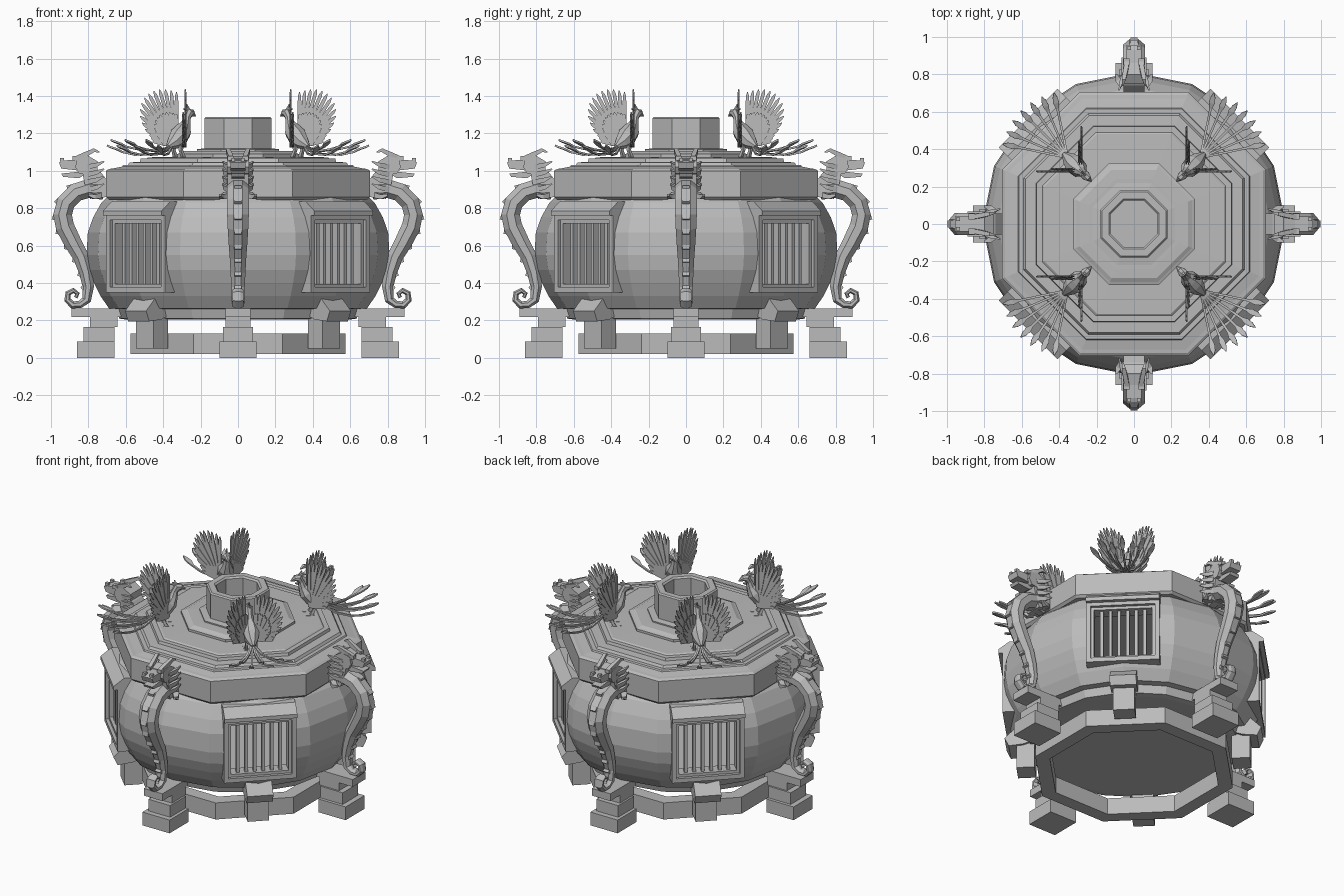
import bpy, bmesh, math
from mathutils import Vector

cube = bpy.data.objects.get("Cube")
if cube:
    bpy.data.objects.remove(cube, do_unlink=True)

GREY = (0.5, 0.5, 0.5, 1)
metal = bpy.data.materials.new("grey_metal")
metal.use_nodes = True
metal.diffuse_color = GREY
metal.node_tree.nodes["Principled BSDF"].inputs["Base Color"].default_value = GREY


def make(name, bm, angles=(0,)):
    """Turn a bmesh into one object per angle, all sharing one mesh."""
    bmesh.ops.recalc_face_normals(bm, faces=bm.faces)
    mesh = bpy.data.meshes.new(name)
    bm.to_mesh(mesh)
    bm.free()
    mesh.materials.append(metal)
    for i, a in enumerate(angles):
        ob = bpy.data.objects.new(name if len(angles) == 1 else f"{name}_{i + 1}", mesh)
        ob.rotation_euler.z = math.radians(a)
        bpy.context.collection.objects.link(ob)
    return ob


def rings(bm, loops, caps=True, closed=False):
    """Bridge equal loops of points into a skin."""
    vs = [[bm.verts.new(p) for p in lp] for lp in loops]
    n = len(vs[0])
    pairs = list(zip(vs, vs[1:])) + ([(vs[-1], vs[0])] if closed else [])
    for a, b in pairs:
        for i in range(n):
            j = (i + 1) % n
            bm.faces.new((a[i], a[j], b[j], b[i]))
    if caps and not closed:
        bm.faces.new(vs[0])
        bm.faces.new(vs[-1])


def lathe(name, sides, profile, flat_front=False, closed=False):
    """Revolve (radius, z) points; flat_front measures radius to the flat sides."""
    bm = bmesh.new()
    step = math.tau / sides
    off, k = (step / 2, 1 / math.cos(step / 2)) if flat_front else (0, 1)
    rings(bm, [[(r * k * math.cos(i * step + off), r * k * math.sin(i * step + off), z)
                for i in range(sides)] for r, z in profile], closed=closed)
    return make(name, bm)


def prism(bm, pts, y0, y1):
    """Extrude an (outward, z) outline across the sideways direction."""
    rings(bm, [[(r, y, z) for r, z in pts] for y in (y0, y1)])


def block(bm, r0, r1, y0, y1, z0, z1):
    prism(bm, [(r0, z0), (r1, z0), (r1, z1), (r0, z1)], y0, y1)


def sweep(bm, pts, sizes, side, n=4):
    """Sweep a section of (half depth, half width) along a path."""
    pts, side, loops = [Vector(p) for p in pts], Vector(side).normalized(), []
    for i, p in enumerate(pts):
        t = (pts[min(i + 1, len(pts) - 1)] - pts[max(i - 1, 0)]).normalized()
        nor = t.cross(side).normalized()
        d, w = sizes[i]
        f = 1 / math.cos(math.pi / n)
        angs = [math.tau * (j + 0.5) / n for j in range(n)]
        loops.append([p + nor * d * f * math.cos(a) + side * w * f * math.sin(a) for a in angs])
    rings(bm, loops)


AXES = (0, 90, 180, 270)
DIAGONALS = (45, 135, 225, 315)

# Hollow bulging bowl with four window openings
outer = [(.60, .205), (.635, .21), (.65, .26), (.69, .265), (.735, .33), (.77, .40), (.797, .47),
         (.81, .55), (.803, .67), (.775, .75), (.73, .83), (.70, .86)]
inner = [(.66, .86), (.735, .75), (.763, .67), (.77, .55), (.757, .47), (.73, .40), (.65, .27), (.60, .245)]
bowl = lathe("bowl", 16, outer + inner)
for a in DIAGONALS:
    bm = bmesh.new()
    block(bm, .5, 1, -.2, .2, .365, .76)
    cutter = make("window_cutter", bm, (a,))
    cutter.hide_render = True
    mod = bowl.modifiers.new("opening", "BOOLEAN")
    mod.operation, mod.solver, mod.object = "DIFFERENCE", "EXACT", cutter
    bpy.context.view_layer.objects.active = bowl
    bpy.ops.object.modifier_apply(modifier=mod.name)
    bpy.data.objects.remove(cutter, do_unlink=True)

# Base ring and stepped octagonal lid with open chimney
lathe("base_ring", 8, [(.575, .02), (.575, .13), (.49, .13), (.49, .02)], True, True)
lathe("lid", 8, [(.69, .845), (.705, .86), (.705, 1.0), (.69, 1.01), (.67, 1.012), (.62, 1.022),
                 (.615, 1.03), (.59, 1.03), (.58, 1.045), (.525, 1.047), (.52, 1.065), (.49, 1.065),
                 (.48, 1.072), (.325, 1.075), (.325, 1.09), (.31, 1.095), (.29, 1.105), (.24, 1.107)], True)
lathe("chimney", 8, [(.22, 1.10), (.22, 1.115), (.18, 1.12), (.18, 1.28), (.172, 1.288),
                     (.135, 1.288), (.125, 1.278), (.125, 1.13)], True)

# Window: outer frame, inner frame, bars and sloping hood
bm = bmesh.new()
for r0, r1, w, t, low, high in ((.66, .775, .222, .028, .35, .765), (.67, .755, .194, .018, .378, .737)):
    for s in (-1, 1):
        block(bm, r0, r1, *sorted((s * w, s * (w - t))), low, high)
    block(bm, r0, r1, t - w, w - t, low, low + t)
    block(bm, r0, r1, t - w, w - t, high - t, high)
for i in range(6):
    y = (i - 2.5) * .052
    block(bm, .70, .735, y - .01, y + .01, .39, .725)
prism(bm, [(.66, .76), (.80, .76), (.80, .785), (.735, .835), (.66, .835)], -.222, .222)
make("window", bm, DIAGONALS)

# Small bracket foot under each window
bm = bmesh.new()
block(bm, .595, .705, -.065, .065, .05, .22)
prism(bm, [(.59, .23), (.63, .335), (.69, .335), (.775, .25), (.75, .195), (.66, .205)], -.08, .08)
make("bracket_foot", bm, DIAGONALS)

# Stepped leg under each handle
bm = bmesh.new()
for r0, r1, w, z0, z1 in ((.66, .86, .10, 0, .088), (.66, .825, .08, .088, .165),
                          (.645, .79, .068, .165, .217), (.62, .89, .068, .217, .265)):
    block(bm, r0, r1, -w, w, z0, z1)
make("stepped_leg", bm, AXES)

# Curved serpent handle ending in a curled tail
handle = [(.72, .90, .055, .055), (.80, .905, .05, .06), (.865, .885, .05, .06), (.92, .83, .05, .06),
          (.938, .765, .05, .058), (.925, .70, .05, .055), (.885, .62, .047, .05), (.84, .54, .042, .044),
          (.815, .46, .036, .04), (.80, .38, .03, .036), (.81, .31, .025, .034), (.845, .285, .02, .033),
          (.885, .283, .02, .032), (.912, .31, .018, .03), (.908, .345, .016, .03), (.88, .36, .014, .028),
          (.858, .343, .012, .026), (.868, .322, .01, .024)]
bm = bmesh.new()
sweep(bm, [(r, 0, z) for r, z, d, w in handle], [(d, w) for r, z, d, w in handle], (0, 1, 0), 8)
# Ridge fins down the outer spine
for (r0, z0, d0, _), (r1, z1, _, _) in zip(handle[2:10], handle[3:11]):
    t = Vector((r1 - r0, z1 - z0)).normalized()
    n = Vector((-t.y, t.x))
    base = Vector((r0, z0)) + n * (d0 - .01)
    prism(bm, [base - t * .025, base + n * .022 + t * .012, base + t * .025], -.02, .02)
make("serpent_handle", bm, AXES)

# Serpent head looking outward, with jaws, horns and mane
bm = bmesh.new()
prism(bm, [(.70, .86), (.79, .85), (.82, .93), (.83, .98), (.80, 1.04), (.74, 1.0), (.70, .95)], -.055, .055)
prism(bm, [(.75, .97), (.85, .985), (.87, 1.02), (.86, 1.065), (.80, 1.08), (.75, 1.05)], -.058, .058)
prism(bm, [(.84, 1.0), (.945, 1.012), (.957, 1.045), (.93, 1.055), (.86, 1.06)], -.04, .04)
prism(bm, [(.82, .98), (.85, .96), (.935, .968), (.945, .985), (.85, .995)], -.034, .034)
for s in (-1, 1):
    side = (0, 1, 0)
    sweep(bm, [(.875, s * .035, 1.06), (.82, s * .045, 1.085), (.77, s * .055, 1.11), (.74, s * .06, 1.10)],
          [(.014, .012), (.014, .013), (.01, .01), (.003, .003)], side)
    for k in range(4):
        z = .90 + k * .04
        sweep(bm, [(.81, s * .05, z), (.76, s * .068, z + .01), (.715, s * .08, z + .03)],
              [(.014, .01), (.012, .01), (.003, .003)], side)
    block(bm, .85, .885, *sorted((s * .025, s * .055)), 1.055, 1.078)
    block(bm, .93, .952, *sorted((s * .015, s * .035)), 1.05, 1.068)
    sweep(bm, [(.74, s * .06, .87), (.77, s * .085, .86), (.80, s * .095, .87)],
          [(.02, .015), (.015, .012), (.006, .006)], (0, 0, 1))
make("serpent_head", bm, AXES)

# Bird body, neck, head, crest and legs, facing the chimney
bm = bmesh.new()
body = [(.53, 1.13, .012), (.49, 1.15, .036), (.45, 1.18, .05), (.415, 1.215, .044), (.395, 1.25, .026),
        (.385, 1.285, .019), (.37, 1.312, .024), (.35, 1.31, .018), (.322, 1.292, .003)]
sweep(bm, [(r, 0, z) for r, z, w in body], [(w, w) for r, z, w in body], (0, 1, 0), 8)
for k in range(3):
    sweep(bm, [(.37, 0, 1.325), (.39 + k * .012, 0, 1.355 - k * .012)], [(.006, .005), (.003, .003)], (0, 1, 0))
for s in (-1, 1):
    sweep(bm, [(.45, s * .025, 1.16), (.46, s * .028, 1.11), (.44, s * .03, 1.065)],
          [(.016, .014), (.008, .008), (.01, .01)], (0, 1, 0))
    block(bm, .40, .46, *sorted((s * .018, s * .042)), 1.06, 1.075)
make("bird_body", bm, DIAGONALS)

# Raised fan wings
bm = bmesh.new()
h = math.sqrt(.5)
for s in (-1, 1):
    out, across = Vector((h, s * h, 0)), Vector((h, -s * h, 0))
    root = Vector((.43, s * .035, 1.13))
    for layer, reach in ((0, 1), (1, .6)):
        for i in range(15):
            f = i / 14
            el = math.radians(90 - 78 * f)
            size = reach * (.29 + .09 * math.sin(math.pi * min(1, f * 1.15)) - .16 * f)
            d = out * math.cos(el) + Vector((0, 0, math.sin(el)))
            flat = d.cross(across)
            start = root + across * (.012 * layer + .004 * (i % 2))
            sweep(bm, [start, start + d * size * .5, start + d * size * .92, start + d * size],
                  [(.005, .006), (.004, .011), (.003, .009), (.002, .002)], flat)
make("bird_wings", bm, DIAGONALS)

# Trailing tail plumes with leaf tips
bm = bmesh.new()
for i in range(7):
    a = math.radians((i - 3) * 11)
    d = Vector((math.cos(a), math.sin(a), 0))
    lift = .03 * (i % 2)
    path = [(0, 1.13, .006), (.10, 1.09 + lift / 2, .006), (.20, 1.085 + lift, .006), (.27, 1.10 + lift, .007),
            (.30, 1.115 + lift, .016), (.33, 1.125 + lift, .013), (.355, 1.135 + lift, .002)]
    sweep(bm, [Vector((.50, 0, z)) + d * u for u, z, w in path], [(.005, w) for u, z, w in path],
          (-d.y, d.x, 0))
make("bird_tail", bm, DIAGONALS)
